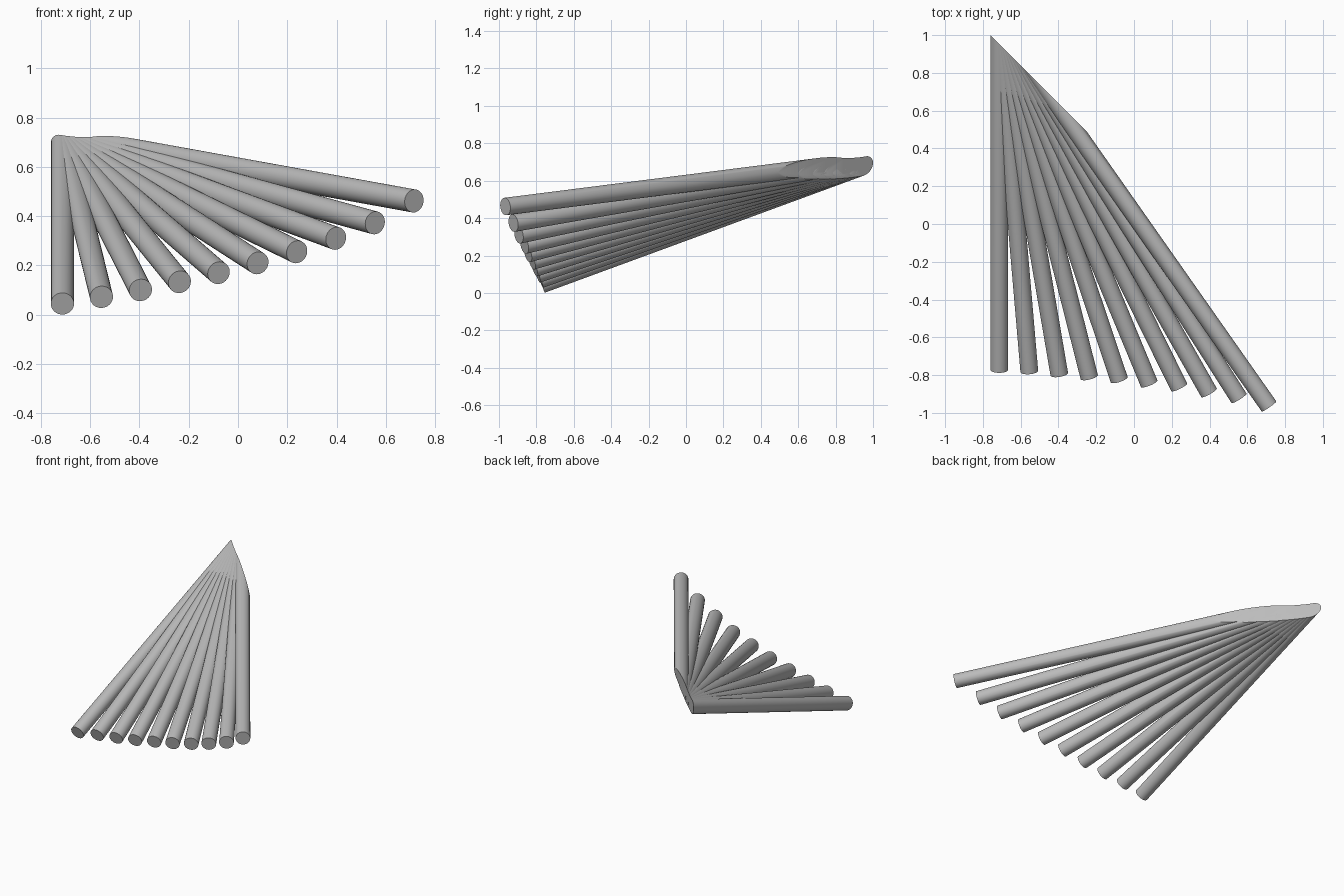
import bpy, bmesh
from mathutils import Vector

cube = bpy.data.objects.get("Cube")
if cube:
    bpy.data.objects.remove(cube, do_unlink=True)

grey = bpy.data.materials.new("plain grey")
grey.use_nodes = True
grey.diffuse_color = (0.5, 0.5, 0.5, 1)
grey.node_tree.nodes["Principled BSDF"].inputs["Base Color"].default_value = (0.5, 0.5, 0.5, 1)

RADIUS = 0.047
APEX = Vector((-0.713, 1.067, 0.72))      # point where all rod axes meet
CUT_POINT, CUT_NORMAL = Vector((-0.76, 1.0, 0)), Vector((1, 1, 0)).normalized()

# Depth and height of each rod's front end, left to right
END_Y = [-0.772, -0.78, -0.795, -0.81, -0.824, -0.845, -0.864, -0.894, -0.923, -0.966]
END_Z = [0.045, 0.072, 0.1, 0.133, 0.17, 0.21, 0.255, 0.31, 0.373, 0.462]


def rod(name, end):
    """A round rod from its front end to the apex, trimmed by the back plane."""
    axis = APEX - end
    length = axis.length + 0.4            # overshoot, removed by the cut
    bm = bmesh.new()
    bmesh.ops.create_cone(bm, cap_ends=True, segments=32,
                          radius1=RADIUS, radius2=RADIUS, depth=length)
    bmesh.ops.translate(bm, verts=bm.verts, vec=(0, 0, length / 2))
    turn = axis.to_track_quat('Z', 'Y').to_matrix()
    bmesh.ops.rotate(bm, verts=bm.verts, matrix=turn)
    bmesh.ops.translate(bm, verts=bm.verts, vec=end)
    # Slice the back off along the slanted upright plane and cap it
    cut = bmesh.ops.bisect_plane(bm, geom=bm.verts[:] + bm.edges[:] + bm.faces[:],
                                 plane_co=CUT_POINT, plane_no=CUT_NORMAL, clear_outer=True)
    rim = [g for g in cut["geom_cut"] if isinstance(g, bmesh.types.BMEdge)]
    bmesh.ops.contextual_create(bm, geom=rim)
    bmesh.ops.recalc_face_normals(bm, faces=bm.faces)
    mesh = bpy.data.meshes.new(name)
    bm.to_mesh(mesh)
    bm.free()
    mesh.materials.append(grey)
    obj = bpy.data.objects.new(name, mesh)
    bpy.context.collection.objects.link(obj)
    return obj


# Fan of rods, evenly spaced across the front
rods = []
for i, (y, z) in enumerate(zip(END_Y, END_Z)):
    x = APEX.x + 1.428 * i / (len(END_Y) - 1)
    rods.append(rod(f"fan_rod_{i + 1}", Vector((x, y, z))))

bpy.ops.object.select_all(action='DESELECT')
for obj in rods:
    obj.select_set(True)
bpy.context.view_layer.objects.active = rods[0]
bpy.ops.object.shade_smooth_by_angle(angle=0.6)
